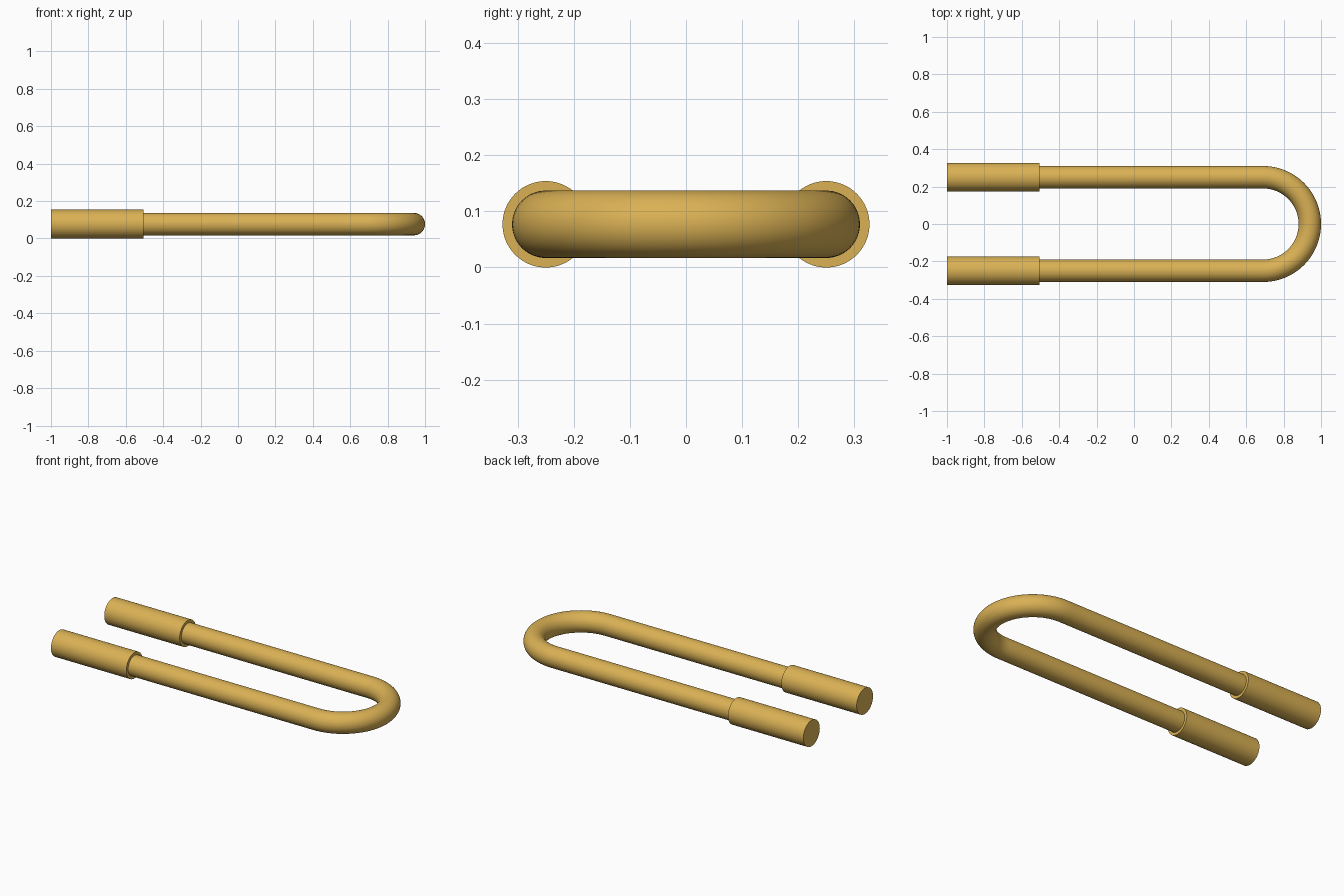
import bpy, bmesh, math

if "Cube" in bpy.data.objects:
    bpy.data.objects.remove(bpy.data.objects["Cube"])

SLEEVE_R = 0.077   # end sleeve radius
TUBE_R = 0.06      # thin tube radius
BEND_R = 0.25      # half the spacing between the legs
BEND_X = 0.69      # where the straight legs meet the bend
SIDES = 64

brass = bpy.data.materials.new("brass")
brass.diffuse_color = (0.70, 0.44, 0.09, 1)
brass.use_nodes = True
brass.node_tree.nodes["Principled BSDF"].inputs["Base Color"].default_value = brass.diffuse_color


def finish(obj, name):
    obj.name = name
    obj.data.materials.append(brass)
    bpy.ops.object.select_all(action='DESELECT')
    obj.select_set(True)
    bpy.context.view_layer.objects.active = obj
    bpy.ops.object.shade_smooth_by_angle(angle=math.radians(35))


def rod(name, x0, x1, y, r):
    bpy.ops.mesh.primitive_cylinder_add(
        vertices=SIDES, radius=r, depth=x1 - x0,
        location=((x0 + x1) / 2, y, SLEEVE_R), rotation=(0, math.pi / 2, 0))
    finish(bpy.context.object, name)


# Straight legs and the thicker sleeves on their ends
for side, y in (("front", -BEND_R), ("back", BEND_R)):
    rod(side + "_leg", -0.51, BEND_X, y, TUBE_R)
    rod(side + "_sleeve", -1.0, -0.505, y, SLEEVE_R)

# Half-circle bend: a tube section spun through 180 degrees
bm = bmesh.new()
ring = bmesh.ops.create_circle(bm, segments=SIDES, radius=TUBE_R)["verts"]
for v in ring:
    v.co = (BEND_X, -BEND_R + v.co.x, SLEEVE_R + v.co.y)
bmesh.ops.spin(bm, geom=ring + bm.edges[:], cent=(BEND_X, 0, SLEEVE_R),
               axis=(0, 0, 1), angle=math.pi, steps=48)
bmesh.ops.recalc_face_normals(bm, faces=bm.faces)
# Make sure the open tube faces outward
top = max(bm.faces, key=lambda f: f.calc_center_median().z)
if top.normal.z < 0:
    bmesh.ops.reverse_faces(bm, faces=bm.faces)
mesh = bpy.data.meshes.new("bend")
bm.to_mesh(mesh)
bm.free()
bend = bpy.data.objects.new("bend", mesh)
bpy.context.collection.objects.link(bend)
finish(bend, "bend")
